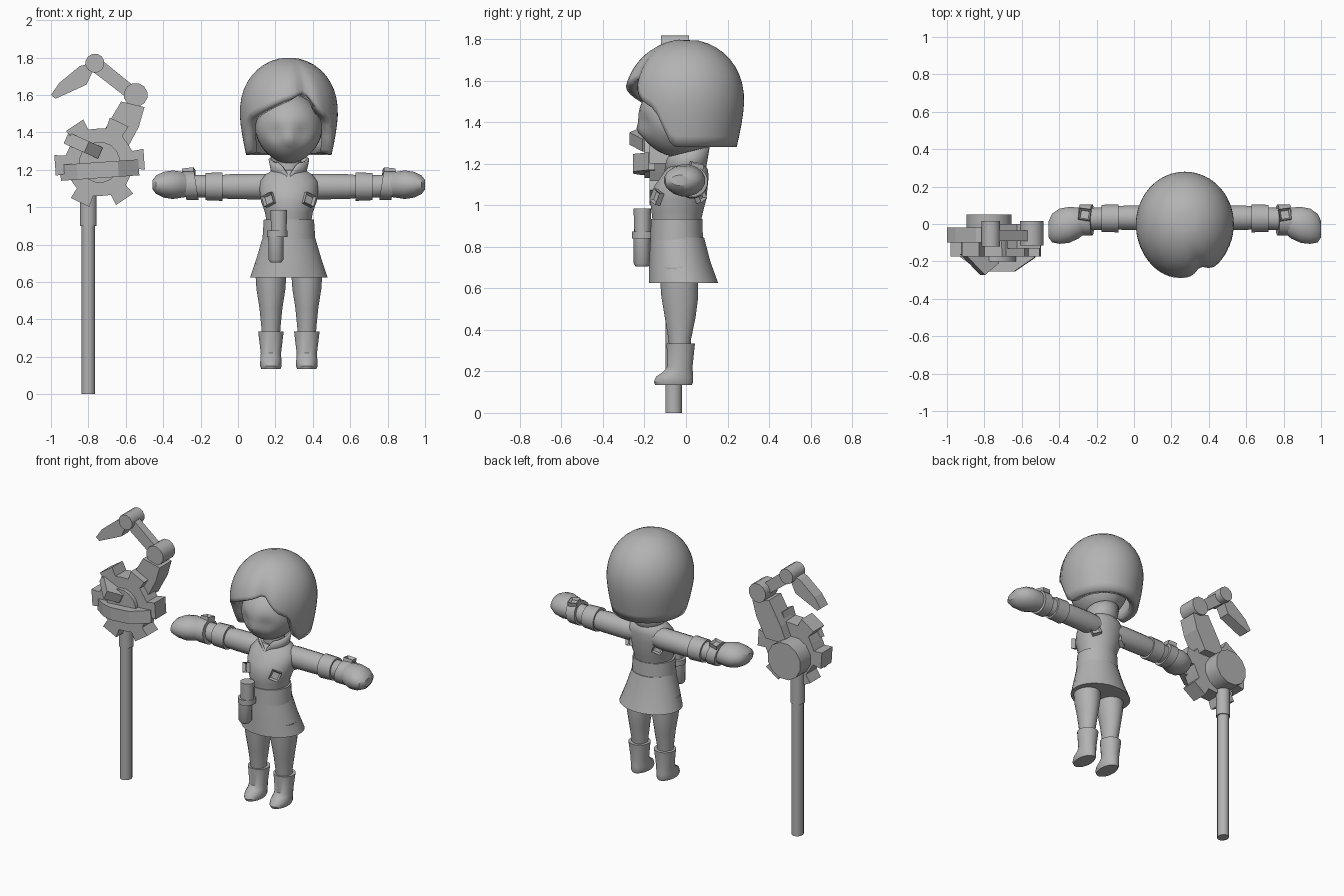
import bpy, bmesh, math
from mathutils import Matrix, Vector

if "Cube" in bpy.data.objects:
    bpy.data.objects.remove(bpy.data.objects["Cube"])

CX = 0.272                      # figure centre line
gray = bpy.data.materials.new("gray")
gray.diffuse_color = (0.45, 0.45, 0.45, 1)
gray.use_nodes = True
gray.node_tree.nodes["Principled BSDF"].inputs["Base Color"].default_value = gray.diffuse_color


def finish(name, bm, smooth=35):
    bmesh.ops.recalc_face_normals(bm, faces=bm.faces)
    me = bpy.data.meshes.new(name)
    bm.to_mesh(me)
    bm.free()
    me.materials.append(gray)
    ob = bpy.data.objects.new(name, me)
    bpy.context.collection.objects.link(ob)
    if smooth:
        bpy.ops.object.select_all(action='DESELECT')
        ob.select_set(True)
        bpy.context.view_layer.objects.active = ob
        bpy.ops.object.shade_smooth_by_angle(angle=math.radians(smooth))
    return ob


def grid(bm, rings, caps):
    """Bridge closed rings of points."""
    vs = [[bm.verts.new(p) for p in r] for r in rings]
    n = len(vs[0])
    for a, b in zip(vs, vs[1:]):
        for i in range(n):
            bm.faces.new((a[i], a[(i + 1) % n], b[(i + 1) % n], b[i]))
    if caps:
        bm.faces.new(vs[0])
        bm.faces.new(vs[-1])


def turns(n):
    return [(math.cos(2 * math.pi * (i + .5) / n), math.sin(2 * math.pi * (i + .5) / n)) for i in range(n)]


def loft_z(name, x, sections, n=20):
    """Sections: z, centre y, radius x, radius y."""
    bm = bmesh.new()
    grid(bm, [[(x + rx * c, y + ry * s, z) for c, s in turns(n)] for z, y, rx, ry in sections], True)
    return finish(name, bm)


def loft_x(name, side, sections, n=16):
    """Sections: distance from centre line, centre y, centre z, radius y, radius z."""
    bm = bmesh.new()
    grid(bm, [[(CX + side * d, y + ry * c, z + rz * s) for c, s in turns(n)] for d, y, z, ry, rz in sections], True)
    return finish(name, bm)


def prism(name, pts, lo, hi, axis='Y', tilt=0, smooth=0):
    """Extrude an outline along Y (x,z points) or Z (x,y points), tilting about its middle."""
    bm = bmesh.new()
    put = (lambda p, h: (p[0], h, p[1])) if axis == 'Y' else (lambda p, h: (p[0], p[1], h))
    grid(bm, [[put(p, lo) for p in pts], [put(p, hi) for p in pts]], True)
    if tilt:
        mid = sum((v.co for v in bm.verts), Vector()) / len(bm.verts)
        bmesh.ops.rotate(bm, verts=bm.verts, cent=mid, matrix=Matrix.Rotation(math.radians(tilt), 3, 'Y'))
    return finish(name, bm, smooth)


def disc(name, x, z, r, lo, hi, n=12):
    return prism(name, [(x + r * c, z + r * s) for c, s in turns(n)], lo, hi, smooth=35)


def buckle(name, loc, rot, size):
    """Square frame with a recessed middle; its face points along local +z."""
    bm = bmesh.new()
    bmesh.ops.create_cube(bm, size=1, matrix=Matrix.Diagonal((size, size, .028, 1)))
    top = max(bm.faces, key=lambda f: f.calc_center_median().z)
    bmesh.ops.inset_region(bm, faces=[top], thickness=size * .22)
    bmesh.ops.translate(bm, verts=top.verts, vec=(0, 0, -.016))
    ob = finish(name, bm, 0)
    ob.location = loc
    ob.rotation_euler = [math.radians(a) for a in rot]


def lerp_table(x, table):
    for (x0, y0), (x1, y1) in zip(table, table[1:]):
        if x <= x1:
            return y0 + (y1 - y0) * max(0, (x - x0) / (x1 - x0))
    return table[-1][1]


# Hair: domed bob with a swept fringe, a parting and an open face
EDGE = [(-180, 1.28), (-74, 1.28), (-58, 1.46), (-40, 1.50), (-7, 1.57),
        (22, 1.615), (40, 1.51), (58, 1.46), (74, 1.28), (180, 1.28)]


def hair_point(i, v, n):
    a = -180 + 360 * i / n                       # 0 is the front
    bottom = lerp_table(a, EDGE)
    z = 1.80 - (1.80 - bottom) * (1 - math.cos(v * math.pi / 2)) ** .9
    if z > 1.5:
        f = max(0, 1 - ((z - 1.5) / .3) ** 2.2) ** .5
    else:
        f = 1 - .13 * ((1.5 - z) / .22) ** 1.5
    front = math.exp(-((a + 8) / 45) ** 2)
    f *= 1 + .06 * front * v
    f *= 1 - .10 * v * math.exp(-((a - 21) / 9) ** 2)
    r = math.radians(a)
    return (CX + .262 * f * math.sin(r), -.28 * f * math.cos(r), z)


bm = bmesh.new()
N = 60
grid(bm, [[hair_point(i, k / 14, N) for i in range(N)] for k in range(1, 15)], False)
bm.edges.ensure_lookup_table()
bmesh.ops.holes_fill(bm, edges=[e for e in bm.edges if e.is_boundary and e.verts[0].co.z > 1.75
                                and e.verts[1].co.z > 1.75], sides=0)
hair = finish("hair", bm, 45)
mod = hair.modifiers.new("thickness", 'SOLIDIFY')
mod.thickness, mod.offset = .055, -1

# Face: rounded head with a narrow chin, eye hollows and a small nose
bm = bmesh.new()
bmesh.ops.create_uvsphere(bm, u_segments=36, v_segments=24, radius=1)
for v in bm.verts:
    x, y, z = v.co
    taper = 1 - .15 * max(0, -z) ** 2
    px, py, pz = .178 * x * taper, -.03 + .2 * y, 1.42 + .187 * z
    if y < 0:
        py += .022 * math.exp(-((abs(px) - .075) / .04) ** 2 - ((pz - 1.40) / .045) ** 2)
        py -= .018 * math.exp(-(px / .025) ** 2 - ((pz - 1.36) / .03) ** 2)
    v.co = (CX + px, py, pz)
finish("head", bm, 60)
loft_z("neck", CX, [(1.14, 0, .07, .065), (1.32, 0, .065, .06)])

# Flared collar with a notch at the throat
bm = bmesh.new()
rings = []
for k in range(3):
    ring = []
    for i in range(32):
        a = 2 * math.pi * i / 32                 # 0 is the front
        d = min(a, 2 * math.pi - a)
        top = 1.255 - .025 * math.cos(a) - .08 * max(0, 1 - d / .5)
        r = .085 + .012 * k
        ring.append((CX + r * math.sin(a), .005 - r * math.cos(a), 1.14 + (top - 1.14) * k / 2))
    rings.append(ring)
grid(bm, rings, False)
mod = finish("collar", bm).modifiers.new("thickness", 'SOLIDIFY')
mod.thickness = .014

# Torso, waistband, skirt
loft_z("torso", CX, [(.91, -.045, .118, .115), (.97, -.042, .128, .125), (1.03, -.038, .150, .137),
                     (1.09, -.025, .158, .130), (1.14, -.005, .155, .115), (1.175, .005, .125, .10),
                     (1.20, .005, .085, .08)], 28)
loft_z("waistband", CX, [(.83, -.045, .142, .128), (.935, -.045, .135, .124)], 28)
loft_z("skirt", CX, [(.625, -.012, .208, .168), (.73, -.03, .173, .148), (.845, -.042, .139, .13)], 28)

for s, side in ((-1, "left"), (1, "right")):
    # Legs and boots
    x = CX + s * .096
    loft_z(side + "_leg", x, [(.30, -.03, .048, .05), (.36, -.03, .052, .056), (.46, -.028, .062, .075),
                              (.56, -.03, .078, .09), (.70, -.035, .088, .095)])
    loft_z(side + "_boot", x, [(.135, -.06, .052, .09), (.15, -.06, .058, .096), (.175, -.055, .058, .09),
                               (.195, -.04, .056, .074), (.22, -.03, .055, .062), (.335, -.025, .069, .069)])
    # Sleeve, cuff, wrist, bracelet and fist
    loft_x(side + "_sleeve", s, [(.06, .03, 1.11, .06, .065), (.14, .033, 1.11, .067, .070),
                                 (.31, .033, 1.11, .067, .068), (.37, .033, 1.11, .063, .062)])
    loft_x(side + "_cuff", s, [(.355, .03, 1.11, .076, .078), (.447, .03, 1.11, .074, .074)])
    loft_x(side + "_wrist", s, [(.43, .03, 1.11, .062, .062), (.53, .025, 1.115, .06, .06)])
    bm = bmesh.new()
    grid(bm, [[(CX + s * (d + .012 * q), .022 + .084 * c, 1.115 + .077 * q) for c, q in turns(16)]
              for d in (.495, .56)], True)
    finish(side + "_bracelet", bm)
    loft_x(side + "_fist", s, [(.52, .02, 1.115, .06, .058), (.57, .005, 1.12, .085, .07),
                               (.62, -.005, 1.12, .098, .078), (.67, -.012, 1.12, .096, .070),
                               (.71, -.022, 1.12, .078, .050), (.728, -.028, 1.12, .045, .026)])
    buckle(side + "_bracelet_buckle", (CX + s * .535, .05, 1.19), (-12, s * 6, 8 * s), .062)
    # Chest and back strap buckles
    buckle(side + "_chest_buckle", (CX + s * .107, -.141, 1.04), (80, s * 22, s * 30), .062)
    buckle(side + "_back_buckle", (CX + s * .107, .066, 1.05), (-80, s * 22, -s * 30), .062)

# Belt canister
loft_z("canister_body", .203, [(.705, -.212, .030, .03), (.72, -.212, .041, .04), (.87, -.212, .043, .041)], 14)
loft_z("canister_cap", .218, [(.865, -.21, .043, .041), (.985, -.21, .045, .042)], 14)
loft_z("canister_strap", .21, [(.84, -.205, .056, .056), (.875, -.205, .056, .056)], 14)

# Staff pole and socket
loft_z("pole", -.80, [(0, -.06, .037, .041), (.92, -.06, .037, .041)], 12)
loft_z("socket", -.80, [(.90, -.06, .046, .046), (1.12, -.06, .046, .046)], 12)

# Gear head
GX, GZ = -.74, 1.24
outline = []
for k in range(6):
    for da, r in ((-30, .18), (-15, .185), (-13, .245), (13, .245), (15, .185)):
        a = math.radians(60 * k + 4 + da)
        outline.append((GX + r * math.cos(a), GZ + r * math.sin(a)))
prism("gear", outline, -.175, -.06)
disc("gear_hub", GX, GZ, .11, -.20, -.1, 16)
disc("gear_back", -.775, 1.21, .125, -.08, .052, 12)
prism("front_band", [(-.95, -.16), (-.86, -.225), (-.78, -.255), (-.64, -.255), (-.53, -.18), (-.53, -.15), (-.95, -.14)],
      1.155, 1.24, 'Z', -4)
prism("front_spike", [(-.93, -.16), (-.81, -.272), (-.73, -.21), (-.73, -.16)], 1.285, 1.35, 'Z', 24)

# Jointed hook
prism("hook_lower_arm", [(-.625, 1.565), (-.50, 1.535), (-.53, 1.43), (-.60, 1.30), (-.76, 1.30), (-.715, 1.41)],
      -.13, .0)
disc("hook_elbow", -.547, 1.60, .064, -.115, .015, 12)
prism("hook_link", [(-.745, 1.80), (-.79, 1.735), (-.575, 1.57), (-.535, 1.63)], -.09, -.035)
disc("hook_knuckle", -.765, 1.77, .051, -.12, .015, 12)
prism("hook_tip", [(-1.0, 1.60), (-.955, 1.665), (-.845, 1.755), (-.785, 1.77), (-.775, 1.73), (-.81, 1.655), (-.975, 1.58)],
      -.10, -.02)
